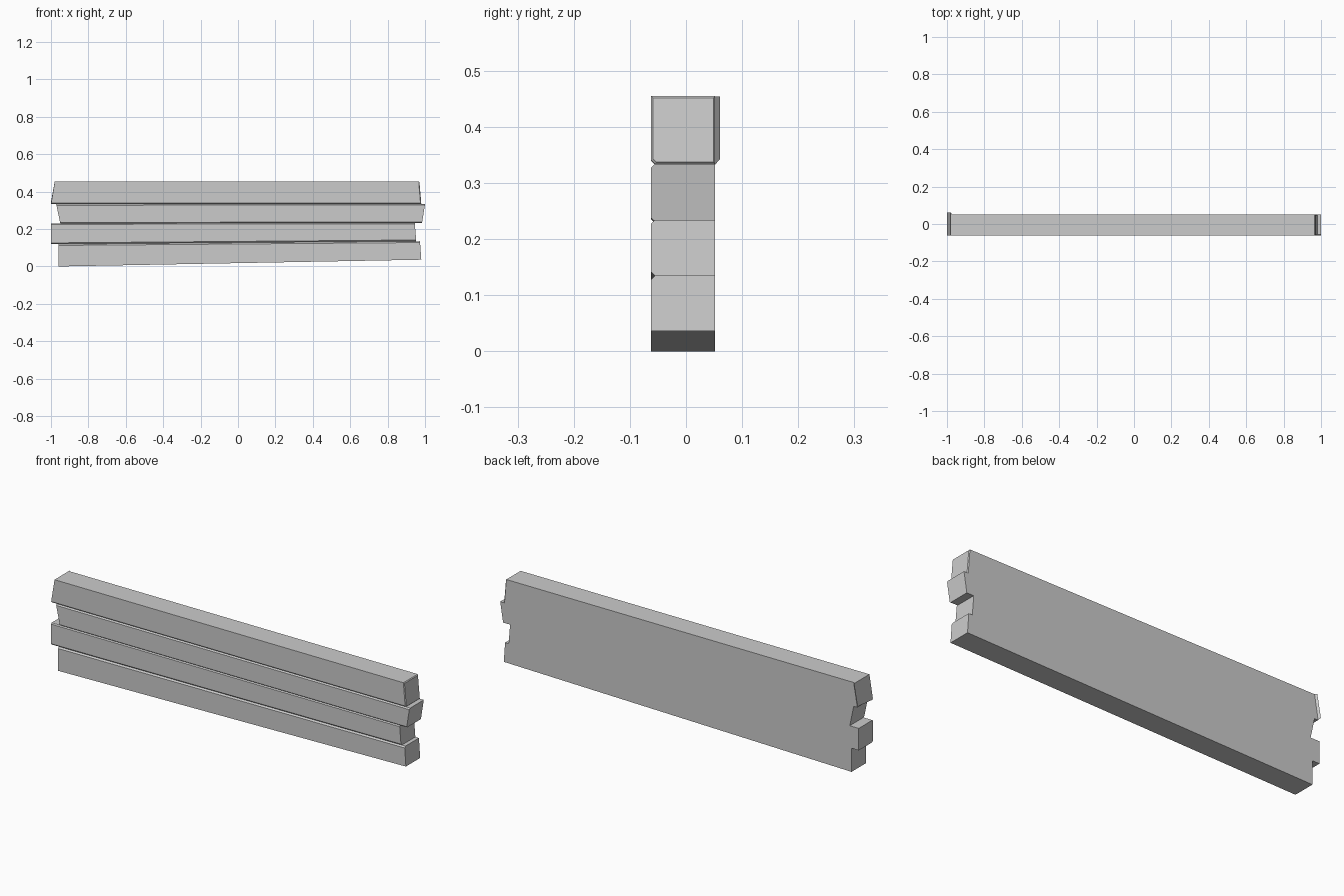
import bpy, bmesh

if "Cube" in bpy.data.objects:
    bpy.data.objects.remove(bpy.data.objects["Cube"])

FRONT, BACK = -0.062, 0.052
# seam lines between planks: height at x=-1, height at x=+1, groove size
SEAMS = [(-0.0007, 0.0365, 0.0), (0.119, 0.135, 0.007), (0.23, 0.233, 0.005),
         (0.333, 0.334, 0.006), (0.454, 0.455, 0.0)]
# plank ends: left bottom, left top, right bottom, right top
PLANKS = [(-0.96, -0.96, 0.98, 0.973), (-1.0, -1.0, 0.953, 0.945),
          (-0.95, -0.972, 0.984, 1.0), (-0.992, -0.972, 0.976, 0.966)]

bm = bmesh.new()


def face(points):
    bm.faces.new([bm.verts.new(p) for p in points])


def seam_z(i, x):
    a, b, _ = SEAMS[i]
    return a + (b - a) * (x + 1) / 2


def section(i, xb, xt):
    """Six-point plank outline, chamfered towards the front grooves."""
    zb, zt = seam_z(i, xb), seam_z(i + 1, xt)
    cb, ct = SEAMS[i][2], SEAMS[i + 1][2]

    def x_at(z):
        return xb + (xt - xb) * (z - zb) / (zt - zb)
    pts = [(BACK, zb), (FRONT + cb, zb), (FRONT, zb + cb),
           (FRONT, zt - ct), (FRONT + ct, zt), (BACK, zt)]
    return [(x_at(z), y, z) for y, z in pts]


def strip(a, b, skip=()):
    for k in range(6):
        if k not in skip:
            n = (k + 1) % 6
            face([a[k], b[k], b[n], a[n]])


# plank bodies: seams inside the wall stay open so the wall is one shell
for i, (lb, lt, rb, rt) in enumerate(PLANKS):
    left, right = section(i, lb, lt), section(i, rb, rt)
    skip = ([0] if i > 0 else []) + ([4] if i < 3 else [])
    strip(left, right, skip)
    if i == 3:
        # top plank: flared left end and chamfered right end
        flare = [(x - 0.008, y, z) for x, y, z in left]
        flare[0] = (flare[0][0], 0.061, flare[0][2] + 0.01)
        flare[5] = (flare[5][0], 0.061, flare[5][2])
        strip(flare, left)
        zc, yc = 0.394, -0.005
        cap = [(x + 0.004, yc + (y - yc) * 0.94, zc + (z - zc) * 0.94)
               for x, y, z in right]
        strip(right, cap)
        left, right = flare, cap
    face(left)
    face(right[::-1])

# ledges where neighbouring plank ends are staggered
for i in range(1, 4):
    low, high = PLANKS[i - 1], PLANKS[i]
    for xa, xb in ((low[1], high[0]), (low[3], high[2])):
        y0 = FRONT + SEAMS[i][2]
        face([(xa, y0, seam_z(i, xa)), (xb, y0, seam_z(i, xb)),
              (xb, BACK, seam_z(i, xb)), (xa, BACK, seam_z(i, xa))])

bmesh.ops.remove_doubles(bm, verts=bm.verts, dist=0.0002)
bmesh.ops.recalc_face_normals(bm, faces=bm.faces)
mesh = bpy.data.meshes.new("plank_wall")
bm.to_mesh(mesh)
bm.free()
bpy.context.collection.objects.link(bpy.data.objects.new("plank_wall", mesh))
